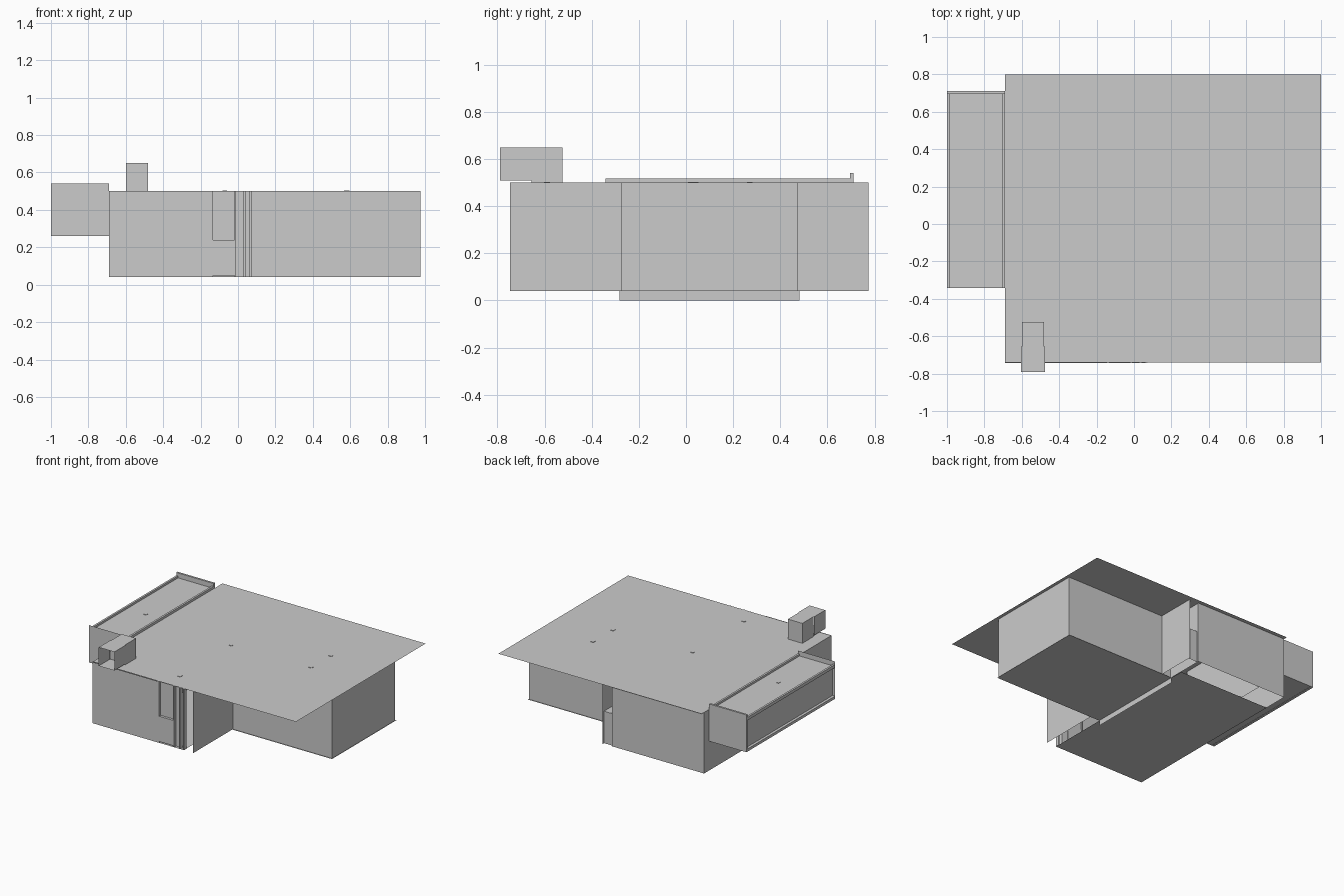
import bpy
import bmesh

if "Cube" in bpy.data.objects:
    bpy.data.objects.remove(bpy.data.objects["Cube"])


def make(name, bm):
    me = bpy.data.meshes.new(name)
    bm.to_mesh(me)
    bm.free()
    ob = bpy.data.objects.new(name, me)
    bpy.context.scene.collection.objects.link(ob)
    return ob


def panel(name, x, y, z):
    """Zero-thickness sheet: one of x, y, z is a number, the other two are ranges."""
    bm = bmesh.new()
    if not isinstance(x, tuple):
        pts = [(x, y[0], z[0]), (x, y[1], z[0]), (x, y[1], z[1]), (x, y[0], z[1])]
    elif not isinstance(y, tuple):
        pts = [(x[0], y, z[0]), (x[1], y, z[0]), (x[1], y, z[1]), (x[0], y, z[1])]
    else:
        pts = [(x[0], y[0], z), (x[1], y[0], z), (x[1], y[1], z), (x[0], y[1], z)]
    bm.faces.new([bm.verts.new(p) for p in pts])
    return make(name, bm)


def box(name, x, y, z):
    bm = bmesh.new()
    bmesh.ops.create_cube(bm, size=1)
    for v in bm.verts:
        v.co = [r[0] if c < 0 else r[1] for r, c in zip((x, y, z), v.co)]
    return make(name, bm)


FLOOR, ROOF = 0.04, 0.50
H = (FLOOR, ROOF)

# Main flat roof
panel("main_roof", (-0.69, 1.0), (-0.74, 0.80), ROOF)

# Left wing: floor and outer walls
panel("left_floor", (-0.69, 0.07), (-0.744, 0.585), FLOOR)
panel("left_front_wall", (-0.69, -0.14), -0.744, H)
panel("left_back_wall", (-0.69, 0.075), 0.77, H)
panel("left_side_wall", -0.69, (-0.744, 0.77), H)
panel("left_inner_wall", -0.47, (0.0, 0.77), H)

# Entrance: recessed glazing, low panel and posts
panel("entrance_glass", (-0.14, -0.02), -0.725, (0.24, ROOF))
box("entrance_low_panel", (-0.14, -0.02), (-0.744, -0.72), (FLOOR + 0.01, 0.24))
for i, x in enumerate((-0.145, -0.02, 0.03, 0.062)):
    box(f"entrance_post_{i}", (x, x + 0.01), (-0.744, -0.715), H)
panel("entrance_door", (-0.01, 0.03), -0.72, H)

# Dividing wall through the house
panel("fin_wall", 0.15, (-0.747, 0.775), H)

# Spine wall reaching the ground, and low ledge at the back
panel("spine_wall", 0.072, (-0.283, 0.482), (0.0, ROOF))
panel("spine_wall_back", 0.072, (0.482, 0.77), H)
panel("back_ledge_top", (0.075, 0.15), (0.64, 0.76), 0.28)
panel("back_ledge_face", (0.075, 0.15), 0.76, (FLOOR, 0.28))

# Right wing: floor with walls set slightly inside it
panel("right_floor", (0.072, 0.98), (-0.283, 0.482), FLOOR)
panel("right_front_wall", (0.072, 0.975), -0.275, H)
panel("right_back_wall", (0.072, 0.975), 0.474, H)
panel("right_side_wall", 0.975, (-0.275, 0.474), H)

# Projecting bay on the left: cheeks, floor, roof with kerbs, recessed window
panel("bay_front_cheek", (-1.0, -0.69), -0.342, (0.26, 0.54))
box("bay_back_cheek", (-1.0, -0.69), (0.695, 0.71), (0.26, 0.54))
panel("bay_floor", (-1.0, -0.69), (-0.342, 0.70), 0.262)
panel("bay_roof", (-0.985, -0.69), (-0.342, 0.70), 0.503)
panel("bay_window", -0.98, (-0.342, 0.70), (0.262, 0.503))
for n, x in (("outer", -1.0), ("inner", -0.705)):
    box(f"bay_kerb_{n}", (x, x + 0.015), (-0.342, 0.70), (0.495, 0.518))
box("bay_sill", (-1.0, -0.98), (-0.342, 0.70), (0.26, 0.28))

# Roof light box with an open front hood
box("rooflight_body", (-0.60, -0.48), (-0.655, -0.525), (ROOF, 0.65))
for n, x in (("left", -0.605), ("right", -0.475)):
    panel(f"hood_{n}", x, (-0.79, -0.655), (0.51, 0.65))
for n, z in (("bottom", 0.51), ("top", 0.65)):
    panel(f"hood_{n}", (-0.605, -0.475), (-0.79, -0.655), z)

# Small ceiling fittings poking through the roofs
for i, (x, y, z) in enumerate([(-0.07, 0.02, 0.5), (-0.07, -0.59, 0.5), (0.58, 0.04, 0.5),
                               (0.585, 0.27, 0.5), (-0.83, 0.09, 0.503)]):
    box(f"ceiling_fitting_{i}", (x - 0.012, x + 0.012), (y - 0.012, y + 0.012), (z - 0.01, z + 0.003))
